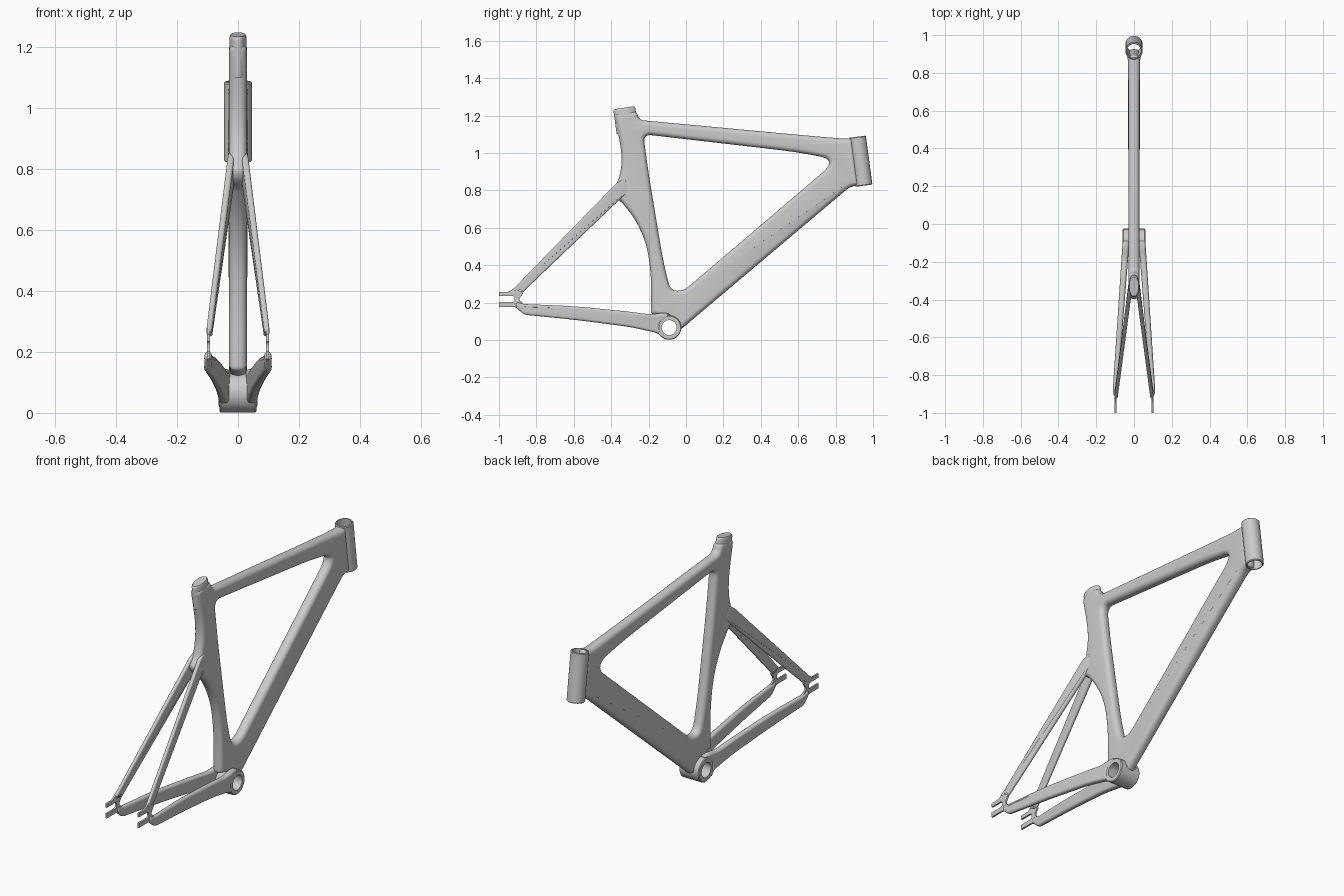
import bpy, bmesh, math
from mathutils import Vector

if "Cube" in bpy.data.objects:
    bpy.data.objects.remove(bpy.data.objects["Cube"])


def finish(name, bm, mirror=False, angle=35):
    bmesh.ops.remove_doubles(bm, verts=bm.verts[:], dist=1e-5)
    bmesh.ops.recalc_face_normals(bm, faces=bm.faces[:])
    for f in bm.faces:
        f.smooth = True
    me = bpy.data.meshes.new(name)
    bm.to_mesh(me)
    bm.free()
    me.set_sharp_from_angle(angle=math.radians(angle))
    ob = bpy.data.objects.new(name, me)
    bpy.context.collection.objects.link(ob)
    if mirror:
        m = ob.modifiers.new("mirror", 'MIRROR')
        m.use_mirror_merge = False
    return ob


def rounded(corners, n=8):
    """Polygon of (y, z, cut) with each corner replaced by a smooth arc."""
    out = []
    for i, (y, z, cut) in enumerate(corners):
        p = Vector((y, z))
        a = Vector(corners[i - 1][:2]) - p
        b = Vector(corners[(i + 1) % len(corners)][:2]) - p
        if cut == 0:
            out.append(p)
            continue
        s = p + a.normalized() * min(cut, a.length * .48)
        e = p + b.normalized() * min(cut, b.length * .48)
        for k in range(n + 1):
            t = k / n
            out.append(s * (1 - t) ** 2 + p * 2 * t * (1 - t) + e * t * t)
    return out


def along(keys, y):
    """Interpolate (y, x offset, width scale) keys."""
    if y <= keys[0][0]:
        return keys[0][1:]
    for (y0, x0, s0), (y1, x1, s1) in zip(keys, keys[1:]):
        if y <= y1:
            t = (y - y0) / (y1 - y0)
            return x0 + (x1 - x0) * t, s0 + (s1 - s0) * t
    return keys[-1][1:]


def slab(name, loops, half, bevel, keys, mirror=False):
    """Side outline with holes, given a rounded thickness across x."""
    cu = bpy.data.curves.new(name + "_outline", 'CURVE')
    cu.dimensions = '2D'
    cu.fill_mode = 'BOTH'
    cu.extrude = half - bevel
    cu.bevel_depth = bevel
    cu.bevel_resolution = 5
    cu.offset = -bevel
    for loop in loops:
        pts = rounded(loop)
        sp = cu.splines.new('POLY')
        sp.points.add(len(pts) - 1)
        for q, p in zip(sp.points, pts):
            q.co = (p.x, p.y, 0, 1)
        sp.use_cyclic_u = True
    tmp = bpy.data.objects.new(name + "_outline", cu)
    bpy.context.collection.objects.link(tmp)
    dg = bpy.context.evaluated_depsgraph_get()
    me = bpy.data.meshes.new_from_object(tmp.evaluated_get(dg))
    bpy.data.objects.remove(tmp)
    bm = bmesh.new()
    bm.from_mesh(me)
    bpy.data.meshes.remove(me)
    for v in bm.verts:
        u, z, w = v.co
        x, s = along(keys, u)
        v.co = (x + w * s, u, z)
    return finish(name, bm, mirror)


def lathe(name, profile, base, axis, rx=1, ry=1, closed=True, n=48):
    """Revolve (radius, height) points about an axis."""
    d = Vector(axis).normalized()
    u = Vector((0, 1, 0)) if abs(d.x) > .9 else Vector((1, 0, 0))
    v = d.cross(u)
    bm = bmesh.new()
    rings = []
    for r, h in profile:
        rings.append([bm.verts.new(Vector(base) + d * h
                      + u * r * rx * math.cos(2 * math.pi * i / n)
                      + v * r * ry * math.sin(2 * math.pi * i / n)) for i in range(n)])
    pairs = list(zip(rings, rings[1:]))
    if closed:
        pairs.append((rings[-1], rings[0]))
    for a, b in pairs:
        for i in range(n):
            j = (i + 1) % n
            bm.faces.new((a[i], a[j], b[j], b[i]))
    return finish(name, bm)


def sleeve(name, ro, ri, length, base, axis, c=.004):
    return lathe(name, [(ri, 0), (ro - c, 0), (ro, c), (ro, length - c),
                        (ro - c, length), (ri, length)], base, axis)


# Main triangle: seat tube, top tube and down tube in one blended outline
outer = [(-.385, 1.21, .03), (-.265, 1.225, .03), (-.25, 1.176, .03),
         (.61, 1.096, .1), (.83, 1.077, .04), (.893, 1.078, .015),
         (.927, .828, .015), (.875, .818, .03), (-.035, .05, .02),
         (-.045, .085, .01), (-.10, .118, .02), (-.187, .14, .015),
         (-.185, .34, .1), (-.21, .513, .08), (-.27, .645, .07),
         (-.345, .738, .02), (-.385, .762, .02), (-.402, .80, .02),
         (-.365, .84, .04), (-.343, .93, .06), (-.347, 1.03, .08)]
inner = [(-.228, 1.10, .045), (.583, 1.006, .1), (.765, .972, .06),
         (.765, .925, .05), (-.012, .263, .035), (-.082, .263, .045),
         (-.12, .41, .1), (-.20, .888, .1)]
slab("main_frame", [outer, inner], .029, .025,
     [(.76, 0, 1), (.88, 0, 1.15)])

# Flat-topped seat mast
lathe("seat_mast", [(0, 0), (1, 0), (1, .122), (.96, .131), (.88, .135), (0, .135)],
      (0, -.312, 1.108), (0, -.14, 1), rx=.028, ry=.059, closed=False)

# Hollow head tube and bottom bracket shell
sleeve("head_tube", .046, .037, .264, (0, .951, .825), (0, -.035, .262))
sleeve("bottom_bracket", .065, .04, .12, (-.06, -.09, .066), (1, 0, 0))

# Chain stays
slab("chain_stays", [[(-.085, .14, .012), (-.10, .115, .01), (-.14, .09, .01),
                      (-.14, .05, .01), (-.115, .018, .01), (-.16, .039, .03),
                      (-.30, .07, .06), (-.594, .108, .1), (-.866, .135, .02),
                      (-.912, .177, .015), (-.905, .203, .01), (-.87, .192, .02),
                      (-.60, .181, .1), (-.30, .151, .06), (-.19, .136, .04),
                      (-.12, .146, .02)]],
     .018, .014, [(-.9, .098, .65), (-.86, .098, .72), (-.09, .042, 1)], True)

# Seat stays
slab("seat_stays", [[(-.93, .266, .015), (-.37, .84, .02), (-.32, .865, .02),
                     (-.31, .79, .02), (-.37, .736, .03), (-.88, .248, .015)]],
     .010, .008, [(-.95, .097, .9), (-.87, .092, .9), (-.37, .024, 1.1),
                  (-.31, .018, 1.1)], True)

# Slotted rear dropouts
slab("dropouts", [[(-1, .257, 0), (-.945, .257, .015), (-.915, .28, .005),
                   (-.87, .25, .005), (-.895, .215, .015), (-.87, .192, .005),
                   (-.862, .14, .005), (-.915, .177, .015), (-1, .177, 0),
                   (-1, .203, 0), (-.916, .203, .014), (-.916, .235, .014),
                   (-1, .235, 0)]],
     .005, .001, [(-1, .097, 1), (-.86, .097, 1)], True)
